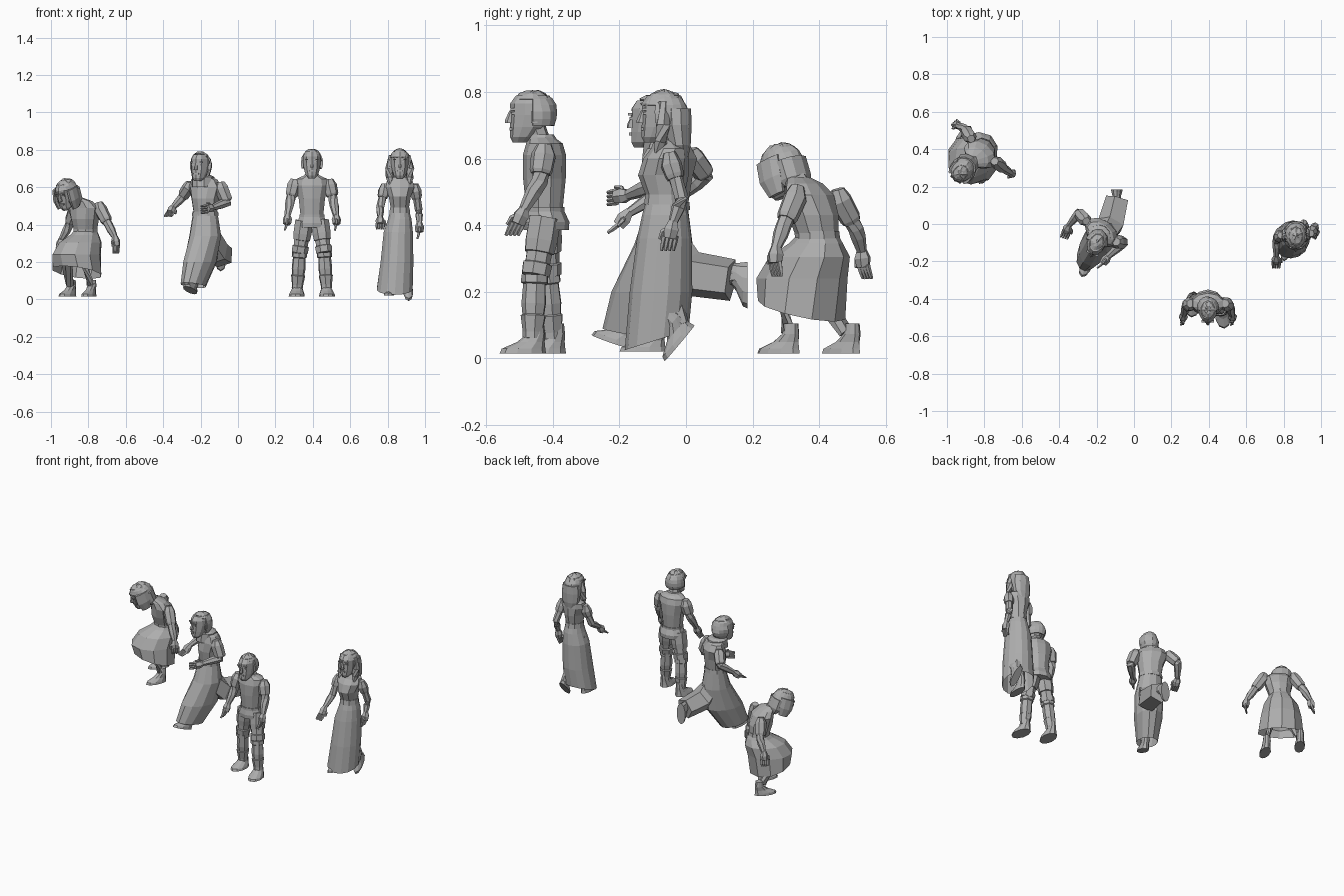
import bpy, bmesh, math, random
from mathutils import Matrix, Vector

random.seed(4)
if "Cube" in bpy.data.objects:
    bpy.data.objects.remove(bpy.data.objects["Cube"], do_unlink=True)

GREY = (.42, .42, .42, 1)
stone = bpy.data.materials.new("stone_grey")
stone.use_nodes = True
stone.diffuse_color = GREY
stone.node_tree.nodes["Principled BSDF"].inputs["Base Color"].default_value = GREY


def finish(name, bm):
    bmesh.ops.recalc_face_normals(bm, faces=bm.faces)
    mesh = bpy.data.meshes.new(name)
    bm.to_mesh(mesh)
    bm.free()
    mesh.materials.append(stone)
    ob = bpy.data.objects.new(name, mesh)
    bpy.context.collection.objects.link(ob)
    return ob


def bridge(name, loops, hollow=False):
    """Join equal rings of points into a tube, capped unless the first end is a hollow hem."""
    bm = bmesh.new()
    rings = [[bm.verts.new(p) for p in loop] for loop in loops]
    n = len(rings[0])
    for a, b in zip(rings, rings[1:]):
        for i in range(n):
            j = (i + 1) % n
            bm.faces.new((a[i], a[j], b[j], b[i]))
    if not hollow:
        bm.faces.new(rings[0])
    bm.faces.new(rings[-1])
    return finish(name, bm)


def skin(name, rings, yaw=0, place=None, n=10, tilt=0, hollow=False):
    """Stack level ellipses (x, y, z, half width, half depth); tilt lifts the back of the first."""
    place = place or Matrix()
    turn = Matrix.Rotation(math.radians(yaw), 3, 'Z')
    loops = []
    for k, (x, y, z, rx, ry) in enumerate(rings):
        loop = []
        for i in range(n):
            a = math.tau * (i + .5) / n
            lift = tilt * math.sin(a) if k == 0 else 0
            p = turn @ Vector((rx * math.cos(a), ry * math.sin(a), lift))
            loop.append(place @ (p + Vector((x, y, z))))
        loops.append(loop)
    return bridge(name, loops, hollow)


def limb(name, points, radii, n=7):
    """Tube through points, rings square to the path."""
    pts = [Vector(p) for p in points]
    loops = []
    for i, (p, r) in enumerate(zip(pts, radii)):
        t = pts[min(i + 1, len(pts) - 1)] - pts[max(i - 1, 0)]
        q = t.to_track_quat('Z', 'Y')
        loops.append([p + q @ Vector((r * math.cos(math.tau * k / n), r * math.sin(math.tau * k / n), 0))
                      for k in range(n)])
    return bridge(name, loops)


def frame(loc, yaw=0, pitch=0):
    return (Matrix.Translation(loc) @ Matrix.Rotation(math.radians(yaw), 4, 'Z')
            @ Matrix.Rotation(math.radians(pitch), 4, 'X'))


def block(name, place, centre, size):
    bm = bmesh.new()
    bmesh.ops.create_cube(bm, size=1)
    for v in bm.verts:
        v.co = place @ Vector([c + s * w for c, s, w in zip(centre, v.co, size)])
    return finish(name, bm)


def foot(name, loc, yaw=0, pitch=0, width=.04):
    skin(name, [(0, -.03, 0, width, .07), (0, -.028, .014, width * .95, .066), (0, -.006, .034, width * .75, .042),
                (0, .01, .058, .024, .027), (0, .012, .09, .02, .022)], place=frame(loc, yaw, pitch))


def hand(name, wrist, way, across):
    """Palm, four fingers and a thumb along the direction way."""
    w, d, s = Vector(wrist), Vector(way).normalized(), Vector(across).normalized()
    limb(name + "_palm", [w - d * .01, w + d * .018, w + d * .045], [.014, .025, .021], 6)
    for k in range(4):
        side = s * (k - 1.5) * .012
        a = w + d * .038 + side
        curl = d.cross(s) * .006
        limb(f"{name}_finger_{k}", [a, a + d * .025 + curl, a + d * .045 + curl * 2], [.008, .007, .005], 5)
    limb(name + "_thumb", [w + d * .01, w + d * .025 + s * .026, w + d * .048 + s * .03], [.009, .008, .005], 5)


def arm(name, shoulder, elbow, wrist, way, across=(0, -1, 0), r=.03, cuff=.6):
    """Sleeve that ends in a cuff part way to the elbow, bare forearm, hand."""
    a, b, c = Vector(shoulder), Vector(elbow), Vector(wrist)
    m = a.lerp(b, cuff)
    inner = Vector((0, 0, .018))
    limb(name + "_sleeve", [a + inner, a.lerp(b, .15), m, a.lerp(b, cuff + .1)], [r * .7, r * 1.2, r * 1.1, r * .95])
    limb(name + "_forearm", [m, b, b.lerp(c, .35), c], [r * .8, r * .8, r * .78, r * .5])
    hand(name + "_hand", wrist, way, across)


def head(name, loc, yaw=0, pitch=0, hair_end=-.045, fringe=.035, temple=-.02):
    """Face, features and a lumpy cap of hair that leaves the face free."""
    f = frame(loc, yaw, pitch)
    skin(name + "_face", [(0, -.04, -.082, .018, .02), (0, -.03, -.066, .034, .038), (0, -.015, -.035, .044, .053),
                          (0, -.005, 0, .049, .062), (0, -.003, .035, .049, .065), (0, 0, .06, .038, .05)], place=f)
    skin(name + "_nose", [(0, -.068, -.024, .011, .015), (0, -.067, -.016, .01, .017), (0, -.062, .014, .006, .008)],
         place=f, n=6)
    block(name + "_lips", f, (0, -.064, -.042), (.03, .012, .009))
    for s in (-1, 1):
        block(name + "_brow", f, (s * .021, -.06, .018), (.026, .014, .007))
        block(name + "_eye", f, (s * .02, -.058, .006), (.017, .012, .007))
        block(name + "_ear", f, (s * .05, .004, -.006), (.012, .02, .034))
    bm = bmesh.new()
    bmesh.ops.create_uvsphere(bm, u_segments=16, v_segments=11, radius=1)
    for v in bm.verts:
        v.co = Vector((v.co.x * .06, v.co.y * .074, v.co.z * .075)) * random.uniform(.96, 1.05)
    gone = [v for v in bm.verts if v.co.z < hair_end or (v.co.y < temple and v.co.z < fringe)]
    bmesh.ops.delete(bm, geom=gone, context='VERTS')
    bm.transform(f)
    ob = finish(name + "_hair", bm)
    thick = ob.modifiers.new("thickness", 'SOLIDIFY')
    thick.thickness = .008
    return f


# Standing man in tunic and banded trousers
mx, my = .395, -.425
skin("man_tunic_hem", [(mx, my + .005, .385, .08, .068), (mx, my + .005, .41, .083, .07), (mx, my, .45, .066, .056)])
skin("man_belt", [(mx, my, .44, .07, .06), (mx, my, .455, .07, .06)])
skin("man_torso", [(mx, my, .45, .064, .055), (mx, my, .54, .074, .064), (mx, my, .61, .092, .065),
                   (mx, my, .645, .085, .055), (mx, my - .01, .665, .04, .038)])
skin("man_collar", [(mx, my - .005, .645, .055, .05), (mx, my - .01, .672, .038, .038)])
limb("man_neck", [(mx, my - .01, .64), (mx, my - .03, .7)], [.033, .032])
head("man", (mx, -.46, .73))
for s, side in ((-1, "right"), (1, "left")):
    ahead = -.03 * s
    arm(f"man_{side}_arm", (mx + s * .092, my, .625), (mx + s * .115, my - .015, .53),
        (mx + s * .13, -.487, .445), (s * .05, -.42, -.9), r=.032, cuff=.65)
    hip = Vector((mx + s * .042, my, .42))
    knee = Vector((mx + s * .066, -.435 + ahead * .6, .25))
    ankle = Vector((mx + s * .078, -.43 + ahead, .06))
    steps = (0, .4, .6, .61, .78, .8, 1)
    limb(f"man_{side}_thigh", [hip.lerp(knee, t) for t in steps], [.05, .05, .046, .04, .039, .046, .044])
    limb(f"man_{side}_shin", [knee.lerp(ankle, t) for t in (0, .12, .14, .45, .62, .64, .9, 1)],
         [.041, .042, .035, .038, .034, .039, .031, .031])
    foot(f"man_{side}_foot", (ankle.x, ankle.y, .015), s * 6, width=.043)

# Standing woman in a long dress
wx, wy = .865, -.062
skin("woman_skirt", [(.838, -.088, .055, .098, .096), (.85, -.075, .2, .09, .094), (.857, -.065, .36, .08, .082),
                     (wx, wy, .43, .064, .07), (wx, wy, .48, .051, .056)], n=14, tilt=.03, hollow=True)
skin("woman_belt", [(wx, wy, .462, .058, .064), (wx, wy, .492, .055, .06)])
skin("woman_bodice", [(wx, wy, .48, .05, .055), (wx, -.068, .55, .062, .076), (wx, -.06, .6, .082, .068),
                      (wx, -.05, .63, .074, .055), (wx, -.06, .655, .035, .035)])
limb("woman_neck", [(wx, -.055, .63), (wx, -.06, .7)], [.028, .027])
head("woman", (wx, -.065, .73), hair_end=-.07, fringe=.03, temple=-.04)
skin("woman_hair_fall", [(wx, -.008, .6, .03, .014), (wx, -.02, .64, .058, .034), (wx, -.028, .7, .063, .045),
                         (wx, -.03, .75, .056, .045)])
for s in (-1, 1):
    limb("woman_hair_lock", [(wx + s * .045, -.07, .77), (wx + s * .055, -.068, .7), (wx + s * .055, -.075, .65),
                             (wx + s * .05, -.09, .61)], [.014, .023, .02, .006], 6)
arm("woman_left_arm", (.945, -.05, .6), (.967, -.013, .48), (.97, -.04, .405), (0, -.2, -1), r=.027, cuff=.4)
arm("woman_right_arm", (.785, -.06, .6), (.76, -.09, .49), (.76, -.175, .435), (0, -.55, -.7), (1, 0, 0), .027, .4)
foot("woman_left_foot", (.908, .0, .068), 4, 50, .027)
foot("woman_right_foot", (.81, -.1, .02), -4, 0, .027)
limb("woman_left_leg", [(.88, -.06, .4), (.872, -.06, .24), (.905, -.012, .1)], [.045, .032, .022])
limb("woman_right_leg", [(.835, -.065, .4), (.82, -.09, .24), (.81, -.09, .08)], [.045, .034, .022])

# Running woman, one shin kicked back under the skirt
skin("runner_skirt", [(-.24, -.165, .075, .062, .09), (-.203, -.108, .2, .083, .122), (-.175, -.068, .34, .086, .09),
                      (-.175, -.055, .46, .068, .06)], -25, n=12, tilt=-.015, hollow=True)
limb("runner_skirt_back", [(-.165, -.06, .34), (-.12, .0, .255), (-.085, .135, .235)], [.07, .075, .066], 5)
limb("runner_back_shin", [(-.09, .1, .24), (-.09, .17, .25)], [.025, .022])
foot("runner_back_foot", (-.092, .185, .25), 0, 90, .032)
foot("runner_front_foot", (-.245, -.195, .04), -22, -18, .032)
limb("runner_front_shin", [(-.21, -.12, .3), (-.24, -.19, .1)], [.035, .024])
skin("runner_belt", [(-.175, -.055, .445, .074, .065), (-.175, -.055, .47, .072, .063)], -30)
skin("runner_bodice", [(-.175, -.055, .46, .067, .058), (-.175, -.055, .54, .08, .07), (-.175, -.045, .6, .1, .066),
                       (-.18, -.05, .64, .08, .052), (-.19, -.07, .66, .04, .04)], -37)
skin("runner_collar", [(-.185, -.065, .6, .06, .07), (-.187, -.065, .655, .062, .06), (-.19, -.07, .665, .045, .045)],
     -30)
limb("runner_neck", [(-.19, -.07, .63), (-.2, -.085, .69)], [.03, .029])
head("runner", (-.2, -.1, .715), -22, 0, -.065, .05)
arm("runner_right_arm", (-.255, .015, .61), (-.295, .06, .55), (-.35, -.01, .49), (-.25, -.65, -.6), (1, -.3, 0),
    .03, .85)
arm("runner_left_arm", (-.095, -.095, .61), (-.058, -.1, .52), (-.14, -.175, .49), (-.5, -.7, -.1), (0, 0, 1),
    .032, .85)

# Crouching woman leaning over her knees
skin("crouch_skirt", [(-.862, .347, .145, .142, .125), (-.863, .348, .24, .128, .142), (-.842, .371, .305, .108, .128),
                      (-.82, .39, .345, .075, .085), (-.815, .395, .37, .062, .062)], -37, n=10, tilt=-.035,
     hollow=True)
skin("crouch_belt", [(-.815, .395, .358, .068, .068), (-.815, .393, .382, .067, .067)], -37)
skin("crouch_bodice", [(-.815, .395, .36, .063, .063), (-.818, .382, .43, .08, .074), (-.825, .37, .49, .095, .063),
                       (-.84, .355, .525, .07, .048), (-.865, .335, .545, .035, .035)], -37)
limb("crouch_neck", [(-.84, .355, .5), (-.9, .31, .57)], [.035, .03])
f = head("crouch", (-.915, .29, .572), -37, 22, -.07, .02, -.05)
skin("crouch_hair_fall", [(0, .035, -.085, .045, .02), (0, .03, -.05, .062, .045), (0, .03, .01, .061, .048)], place=f)
for s in (-1, 1):
    skin("crouch_hair_side", [(s * .05, -.015, -.08, .012, .03), (s * .054, -.014, -.03, .016, .045),
                              (s * .048, -.008, .03, .016, .045)], place=f, n=8)
arm("crouch_right_arm", (-.87, .455, .49), (-.905, .51, .39), (-.945, .528, .32), (-.1, .1, -1), (-.6, -.6, 0), .03, .7)
arm("crouch_left_arm", (-.745, .335, .5), (-.69, .292, .395), (-.657, .27, .33), (.15, -.05, -1), (-.6, -.6, 0),
    .03, .7)
foot("crouch_left_foot", (-.785, .305, .015), -25, 0, .032)
foot("crouch_right_foot", (-.895, .49, .015), -35, 0, .032)
limb("crouch_left_leg", [(-.79, .37, .3), (-.84, .275, .25), (-.787, .308, .08)], [.05, .04, .023])
limb("crouch_right_leg", [(-.85, .42, .3), (-.925, .36, .24), (-.898, .48, .08)], [.05, .04, .023])
